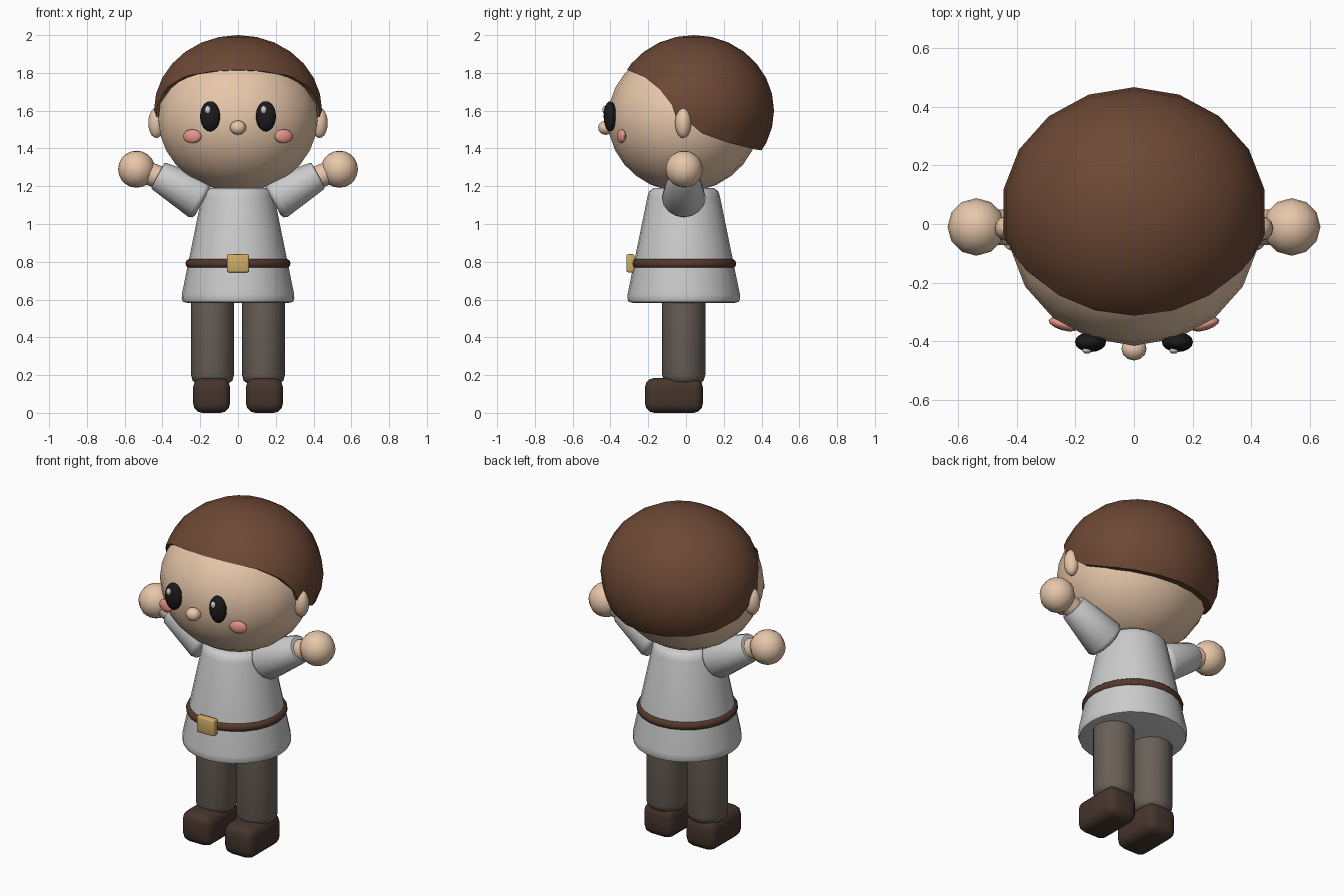
import bpy, bmesh, math
from mathutils import Vector, Matrix

if "Cube" in bpy.data.objects:
    bpy.data.objects.remove(bpy.data.objects["Cube"])

CY = -0.012  # body axis in y


def material(name, rgb):
    m = bpy.data.materials.new(name)
    m.diffuse_color = (*rgb, 1)
    m.use_nodes = True
    m.node_tree.nodes["Principled BSDF"].inputs["Base Color"].default_value = m.diffuse_color
    return m


SKIN = material("skin", (0.80, 0.57, 0.40))
HAIR = material("hair_brown", (0.15, 0.065, 0.035))
LEATHER = material("belt_leather", (0.09, 0.04, 0.025))
SHOE = material("shoe_leather", (0.06, 0.035, 0.025))
TROUSER = material("trouser_cloth", (0.14, 0.115, 0.095))
BLACK = material("eye_black", (0.012, 0.010, 0.012))
WHITE = material("eye_glint", (0.9, 0.9, 0.9))
PINK = material("cheek_pink", (0.78, 0.30, 0.25))
GOLD = material("buckle_gold", (0.62, 0.42, 0.13))


def shade(ob, angle=35):
    bpy.ops.object.select_all(action='DESELECT')
    ob.select_set(True)
    bpy.context.view_layer.objects.active = ob
    bpy.ops.object.shade_smooth_by_angle(angle=math.radians(angle))


def finish(name, bm, mat=None, angle=35):
    bmesh.ops.recalc_face_normals(bm, faces=bm.faces[:])
    me = bpy.data.meshes.new(name)
    bm.to_mesh(me)
    bm.free()
    ob = bpy.data.objects.new(name, me)
    bpy.context.collection.objects.link(ob)
    if mat:
        me.materials.append(mat)
    shade(ob, angle)
    return ob


def ball(name, loc, radii, mat, seg=12, rings=10, turn=0):
    bm = bmesh.new()
    m = Matrix.Translation(loc) @ Matrix.Rotation(turn, 4, 'Z') @ Matrix.Diagonal((*radii, 1))
    bmesh.ops.create_uvsphere(bm, u_segments=seg, v_segments=rings, radius=1, matrix=m)
    return finish(name, bm, mat, 60)


def lathe(name, profile, origin, axis=(0, 0, 1), mat=None, seg=20):
    """Closed solid of revolution from (radius, distance along axis) pairs."""
    bm = bmesh.new()
    m = Matrix.Translation(origin) @ Vector(axis).to_track_quat('Z', 'Y').to_matrix().to_4x4()
    loops = []
    for r, h in profile:
        loops.append([bm.verts.new(m @ Vector((r * math.sin(a), r * math.cos(a), h)))
                      for a in (2 * math.pi * i / seg for i in range(seg))])
    for a, b in zip(loops, loops[1:]):
        for i in range(seg):
            j = (i + 1) % seg
            bm.faces.new((a[i], a[j], b[j], b[i]))
    bm.faces.new(loops[0])
    bm.faces.new(loops[-1])
    return finish(name, bm, mat, 50)


def box(name, loc, size, mat, bevel, segments):
    bm = bmesh.new()
    bmesh.ops.create_cube(bm, size=1, matrix=Matrix.Translation(loc) @ Matrix.Diagonal((*size, 1)))
    bmesh.ops.bevel(bm, geom=bm.edges[:], offset=bevel, segments=segments,
                    profile=0.5, affect='EDGES')
    return finish(name, bm, mat, 50)


# Head and nose
ball("head", (0, CY, 1.555), (0.428, 0.402, 0.385), SKIN, 18, 14)
ball("nose", (0, -0.425, 1.51), (0.043, 0.04, 0.038), SKIN)

# Hair: a larger shell trimmed along the hairline, drawn in side view (y, z)
hair = ball("hair", (0, 0.042, 1.60), (0.452, 0.424, 0.40), HAIR, 18, 14)
hairline = [(-0.6, 1.82), (-0.31, 1.815), (-0.217, 1.777), (-0.138, 1.713), (-0.074, 1.63),
            (-0.053, 1.565), (0.026, 1.53), (0.085, 1.48), (0.217, 1.432), (0.366, 1.395),
            (0.6, 1.36), (0.6, 1.0), (-0.6, 1.0)]
bm = bmesh.new()
face = bm.faces.new([bm.verts.new((-0.7, y, z)) for y, z in hairline])
ext = bmesh.ops.extrude_face_region(bm, geom=[face], use_keep_orig=True)
bmesh.ops.translate(bm, vec=(1.4, 0, 0),
                    verts=[v for v in ext["geom"] if isinstance(v, bmesh.types.BMVert)])
cutter = finish("hairline_cutter", bm)
cutter.hide_render = True
mod = hair.modifiers.new("trim", 'BOOLEAN')
mod.operation = 'DIFFERENCE'
mod.solver = 'EXACT'
mod.object = cutter
trimmed = bpy.data.meshes.new_from_object(
    hair.evaluated_get(bpy.context.evaluated_depsgraph_get()))
hair.modifiers.clear()
hair.data = trimmed
bpy.data.objects.remove(cutter)
shade(hair, 40)

# Tunic, belt and buckle
lathe("tunic", [(0.27, 0.583), (0.292, 0.588), (0.298, 0.605), (0.297, 0.63), (0.192, 1.145),
                (0.184, 1.172), (0.16, 1.19)], (0, CY, 0), seg=24)
belt_section = [(0.252 + 0.026 * math.cos(a), 0.79 + 0.026 * math.sin(a))
                for a in (math.radians(d) for d in range(-90, 91, 30))]
lathe("belt", belt_section, (0, CY, 0), mat=LEATHER, seg=24)
box("buckle", (0, -0.294, 0.792), (0.116, 0.042, 0.096), GOLD, 0.008, 2)

# Everything that comes in pairs
for side, s in (("left", 1), ("right", -1)):
    ball(f"{side}_ear", (s * 0.432, -0.015, 1.535), (0.043, 0.043, 0.08), SKIN)
    ball(f"{side}_eye", (s * 0.148, -0.402, 1.57), (0.053, 0.034, 0.08), BLACK, 16, 12)
    ball(f"{side}_eye_glint", (s * 0.148 - 0.012, -0.43, 1.604), (0.016, 0.012, 0.021), WHITE)
    ball(f"{side}_cheek", (s * 0.242, -0.342, 1.464), (0.051, 0.02, 0.037), PINK,
         turn=s * 0.3)

    # Arm: tapered sleeve, bare wrist, round hand
    arm = Vector((s * 0.878, 0, 0.478))
    shoulder = Vector((s * 0.19, CY, 1.13))
    lathe(f"{side}_sleeve", [(0.09, -0.008), (0.108, 0.0), (0.116, 0.02), (0.08, 0.255),
                             (0.074, 0.266), (0.06, 0.268)], shoulder, arm, seg=16)
    hand = Vector((s * 0.537, CY + 0.002, 1.29))
    wrist = shoulder + arm * 0.22
    lathe(f"{side}_wrist", [(0.06, 0), (0.06, (hand - wrist).length)], wrist, hand - wrist,
          SKIN, 12)
    ball(f"{side}_hand", hand, (0.098, 0.098, 0.098), SKIN, 12, 10)

    # Leg and shoe
    lathe(f"{side}_leg", [(0.085, 0.157), (0.105, 0.17), (0.114, 0.20), (0.114, 0.65)],
          (s * 0.135, CY, 0), mat=TROUSER, seg=16)
    box(f"{side}_shoe", (s * 0.14, -0.064, 0.0925), (0.196, 0.307, 0.185), SHOE, 0.05, 3)
